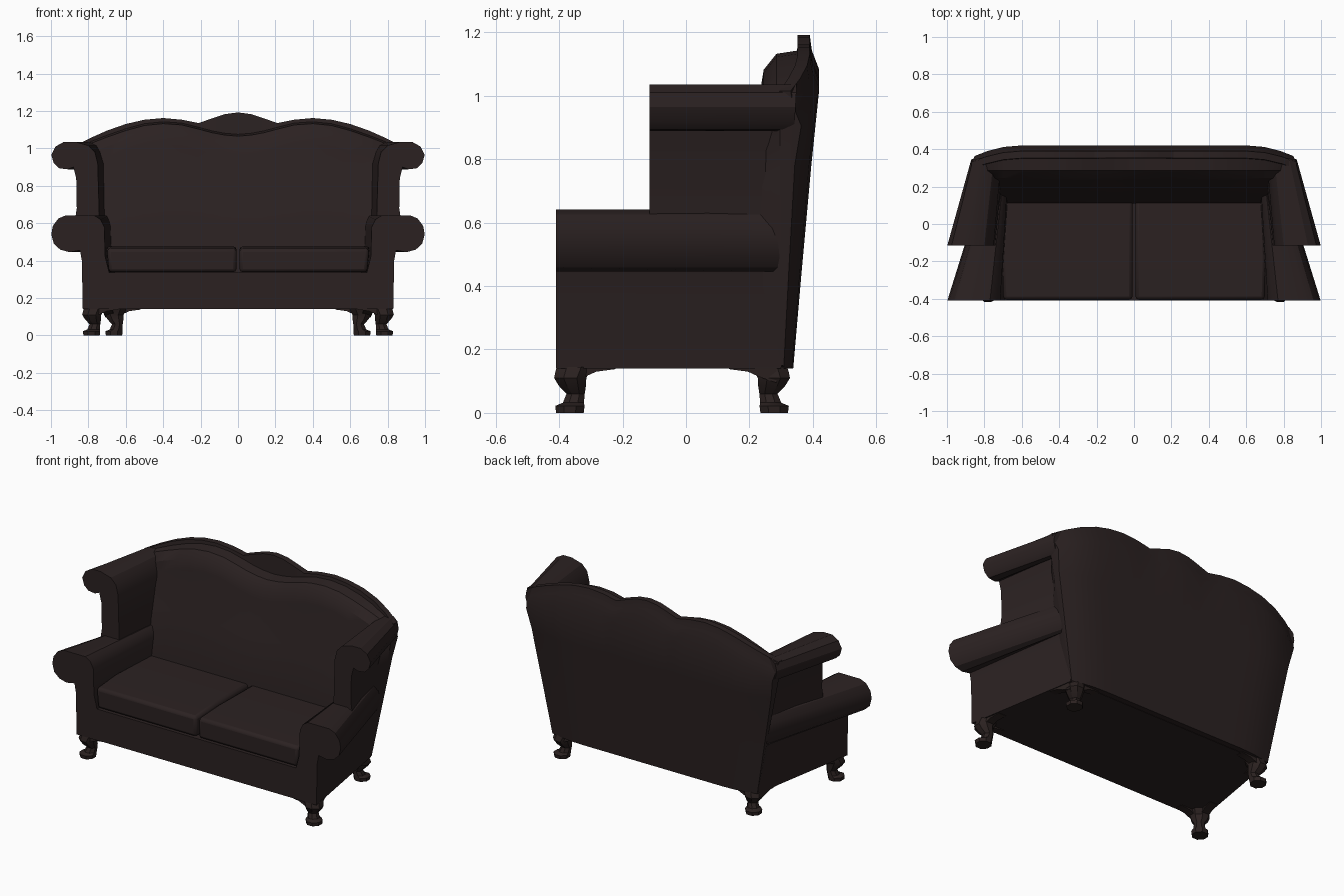
import bpy, bmesh, math


def material(name, rgb):
    m = bpy.data.materials.new(name)
    m.diffuse_color = (*rgb, 1)
    return m


LEATHER = material("dark brown leather", (0.024, 0.0155, 0.0155))
WOOD = material("dark wood", (0.024, 0.0155, 0.0145))


def make(name, rings, mat, mirror=False, bevel=0, angle=30):
    """Skin a list of equal-length closed rings and cap both ends."""
    bm = bmesh.new()
    loops = [[bm.verts.new(p) for p in r] for r in rings]
    n = len(loops[0])
    for a, b in zip(loops, loops[1:]):
        for i in range(n):
            j = (i + 1) % n
            bm.faces.new((a[i], a[j], b[j], b[i]))
    bm.faces.new(loops[0])
    bm.faces.new(loops[-1])
    bmesh.ops.recalc_face_normals(bm, faces=bm.faces)
    me = bpy.data.meshes.new(name)
    bm.to_mesh(me)
    bm.free()
    me.materials.append(mat)
    ob = bpy.data.objects.new(name, me)
    bpy.context.collection.objects.link(ob)
    if bevel:
        mod = ob.modifiers.new("soft edge", 'BEVEL')
        mod.width, mod.segments = bevel, 2
        mod.limit_method = 'ANGLE'
        mod.angle_limit = math.radians(50)
    if mirror:
        mod = ob.modifiers.new("mirror", 'MIRROR')
        mod.use_mirror_merge = False
    bpy.context.view_layer.objects.active = ob
    ob.select_set(True)
    bpy.ops.object.shade_smooth_by_angle(angle=math.radians(angle))
    ob.select_set(False)
    return ob


def lerp_table(table, x):
    for (x0, v0), (x1, v1) in zip(table, table[1:]):
        if x <= x1:
            return v0 + (v1 - v0) * (x - x0) / (x1 - x0)
    return table[-1][1]


def rect(w, y, z0, z1):
    return [(-w, y, z0), (w, y, z0), (w, y, z1), (-w, y, z1)]


# Seat base, narrower at the rear
make("seat_base", [rect(0.705, -0.408, 0.14, 0.335), rect(0.66, 0.30, 0.14, 0.335)], LEATHER)

# Two seat cushions
make("seat_cushion", [
    [(0.008, y, 0.338), (w, y, 0.338), (w + 0.01, y, z), (0.008, y, z)]
    for y, w, z in ((-0.405, 0.69, 0.465), (-0.2, 0.695, 0.476), (0.16, 0.685, 0.472))
], LEATHER, mirror=True, bevel=0.018)


# Scroll arms and wings: (front x, z, rear x) profiles
def side(name, profile, y_front):
    rear = [(xr, 0.30 + 0.055 * (z - 0.14), z) for _, z, xr in profile]
    make(name, [[(x, y_front, z) for x, z, _ in profile], rear], LEATHER, mirror=True)


side("lower_arm", [
    (0.69, 0.14, 0.65), (0.69, 0.34, 0.65), (0.71, 0.42, 0.66), (0.715, 0.58, 0.67),
    (0.735, 0.62, 0.68), (0.77, 0.642, 0.69), (0.92, 0.642, 0.725), (0.96, 0.625, 0.75),
    (0.99, 0.585, 0.765), (0.998, 0.54, 0.77), (0.985, 0.49, 0.765), (0.95, 0.458, 0.755),
    (0.90, 0.445, 0.745), (0.845, 0.455, 0.735), (0.835, 0.40, 0.725), (0.83, 0.14, 0.71)], -0.41)
side("upper_wing", [
    (0.74, 0.56, 0.68), (0.745, 0.75, 0.70), (0.75, 0.92, 0.71), (0.765, 0.98, 0.73),
    (0.80, 1.015, 0.75), (0.87, 1.035, 0.79), (0.93, 1.035, 0.83), (0.975, 1.01, 0.86),
    (0.998, 0.965, 0.87), (0.985, 0.92, 0.86), (0.955, 0.893, 0.84), (0.91, 0.888, 0.82),
    (0.88, 0.90, 0.81), (0.865, 0.84, 0.80), (0.862, 0.68, 0.765), (0.88, 0.56, 0.745)], -0.115)

# Camel back: sections across the width with crest and pad heights
CREST = [(0, 1.192), (0.07, 1.183), (0.14, 1.16), (0.21, 1.135), (0.3, 1.153), (0.4, 1.162),
         (0.5, 1.153), (0.6, 1.13), (0.7, 1.095), (0.79, 1.055), (0.87, 1.015)]
PAD = [(0, 1.075), (0.1, 1.083), (0.2, 1.11), (0.3, 1.135), (0.4, 1.142), (0.5, 1.132),
       (0.6, 1.105), (0.7, 1.07), (0.79, 1.035), (0.87, 0.995)]


def back_section(x):
    ax = abs(x)
    h, p = lerp_table(CREST, ax), lerp_table(PAD, ax)
    pts = [(0.13, 0.15), (0.11, 0.46), (0.18, 0.75), (0.235, p - 0.12), (0.245, p - 0.06),
           (0.285, p - 0.01), (0.35, p), (0.352, h), (0.39, h), (0.397, h - 0.05),
           (0.42, h - 0.11), (0.395, 0.78), (0.365, 0.45), (0.338, 0.14)]
    ring = []
    for y, z in pts:
        t = min(1, (z - 0.14) / 0.86)
        if ax > 0.86:
            y = max(y, 0.335 + 0.02 * t)
        if y > 0.3:
            y -= (0.03 + 0.03 * t) * (max(0, ax - 0.6) / 0.27) ** 2
        ring.append((x * (0.815 + 0.185 * t), y, z))
    return ring


xs = [c[0] for c in CREST]
make("camel_back", [back_section(x) for x in [-v for v in xs[:0:-1]] + xs], LEATHER)

# Cabriole legs: (z, inward offset, radius) rings set in from each corner
LEG = [(0, 0.047, 0.047), (0.022, 0.047, 0.05), (0.032, 0.058, 0.036), (0.06, 0.065, 0.031),
       (0.085, 0.055, 0.046), (0.11, 0.048, 0.055), (0.13, 0.055, 0.058), (0.145, 0.06, 0.058)]
BRACKET = [(0.04, 0.145), (0.04, 0.095), (0.09, 0.112), (0.13, 0.13), (0.19, 0.138), (0.19, 0.145)]
for label, cx, cy, s in (("front", 0.83, -0.413, 1), ("rear", 0.71, 0.325, -1)):
    make(label + "_leg", [
        [(cx - d + r * math.cos(a), cy + s * d + r * math.sin(a), z)
         for a in [math.pi / 8 + k * math.pi / 4 for k in range(8)]]
        for z, d, r in LEG], WOOD, mirror=True)
    make(label + "_leg_bracket_across", [
        [(cx - u, cy + s * v, z) for u, z in BRACKET] for v in (0.012, 0.06)], WOOD, mirror=True)
    make(label + "_leg_bracket_along", [
        [(cx - v - (0.16 * u if s > 0 else -0.16 * u), cy + s * u, z) for u, z in BRACKET]
        for v in (0.008, 0.06)], WOOD, mirror=True)
